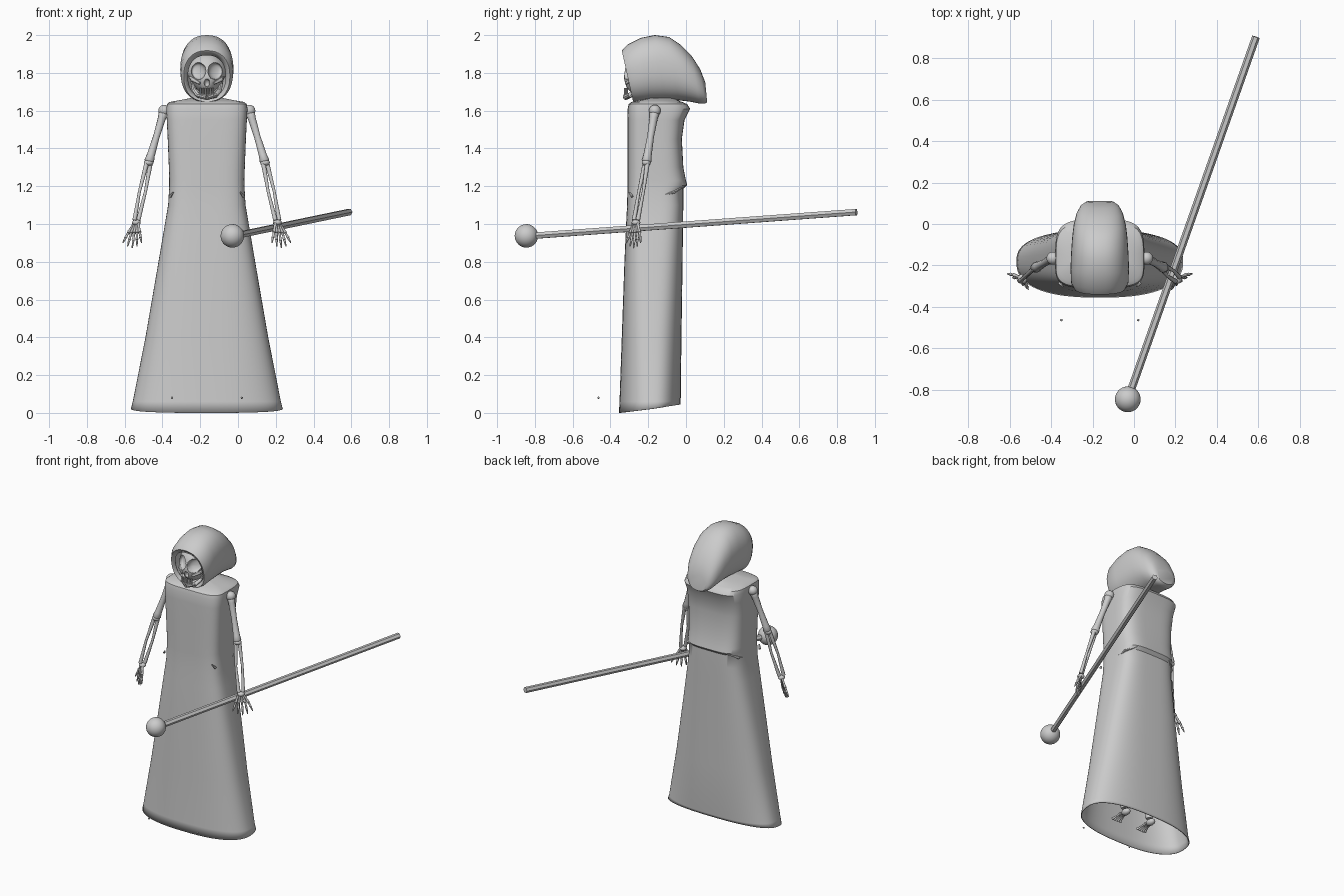
import bpy, bmesh, math
from mathutils import Vector, Matrix

cube = bpy.data.objects.get("Cube")
if cube:
    bpy.data.objects.remove(cube)

CX = -0.165  # centre line of the figure
grey = bpy.data.materials.new("plain_grey")
grey.use_nodes = True
grey.diffuse_color = (0.6, 0.6, 0.6, 1)
grey.node_tree.nodes["Principled BSDF"].inputs["Base Color"].default_value = (0.6, 0.6, 0.6, 1)


def finish(name, bm, angle=35, thickness=0):
    bmesh.ops.recalc_face_normals(bm, faces=bm.faces)
    mesh = bpy.data.meshes.new(name)
    bm.to_mesh(mesh)
    bm.free()
    mesh.materials.append(grey)
    for p in mesh.polygons:
        p.use_smooth = True
    mesh.set_sharp_from_angle(angle=math.radians(angle))
    obj = bpy.data.objects.new(name, mesh)
    bpy.context.collection.objects.link(obj)
    if thickness:
        mod = obj.modifiers.new("shell", "SOLIDIFY")
        mod.thickness = thickness
        mod.offset = -1
    return obj


def loft(bm, rings, cap_start=True, cap_end=True):
    loops = [[bm.verts.new(p) for p in ring] for ring in rings]
    n = len(loops[0])
    for a, b in zip(loops, loops[1:]):
        for i in range(n):
            j = (i + 1) % n
            bm.faces.new((a[i], a[j], b[j], b[i]))
    if cap_start:
        bm.faces.new(loops[0])
    if cap_end:
        bm.faces.new(loops[-1])


def tube(bm, points, radii, sides=10):
    pts = [Vector(p) for p in points]
    rings = []
    for i, p in enumerate(pts):
        d = pts[min(i + 1, len(pts) - 1)] - pts[max(i - 1, 0)]
        u = d.cross(Vector((0.3, 1, 0.1))).normalized()
        v = d.cross(u).normalized()
        rings.append([p + radii[i] * (u * math.cos(t) + v * math.sin(t))
                      for t in (2 * math.pi * k / sides for k in range(sides))])
    loft(bm, rings)


def ball(bm, center, size, sub=3):
    m = Matrix.Translation(center) @ Matrix.Diagonal((*size, 1))
    return bmesh.ops.create_icosphere(bm, subdivisions=sub, radius=1, matrix=m)["verts"]


def bone(bm, a, b, r, knob=1.6):
    # shaft with flared ends
    a, b = Vector(a), Vector(b)
    tube(bm, [a.lerp(b, t) for t in (0, 0.04, 0.14, 0.5, 0.86, 0.96, 1)],
         [r * k for k in (knob * .7, knob, 1.1, 0.9, 1.1, knob, knob * .7)])


def power(c, n):
    return math.copysign(abs(c) ** (2 / n), c)


# Robe: stacked rounded sections (z, half width, front y, back y, squareness)
robe_rings = [
    (0.00, .402, -.355, -.030, 2.5), (0.06, .392, -.352, -.028, 2.5),
    (0.40, .325, -.340, -.024, 2.8), (0.80, .256, -.326, -.018, 3.2),
    (1.00, .222, -.317, -.016, 3.5), (1.10, .205, -.312, -.014, 3.7),
    (1.185, .200, -.310, -.014, 3.8), (1.205, .199, -.310, .006, 3.8),
    (1.23, .199, -.310, .000, 3.8), (1.30, .201, -.310, -.014, 3.8),
    (1.45, .207, -.310, -.022, 4.0), (1.55, .212, -.310, -.008, 4.0),
    (1.61, .215, -.309, .022, 4.0), (1.635, .211, -.303, .006, 4.0),
    (1.646, .198, -.288, -.020, 3.5), (1.655, .145, -.245, -.045, 2.5),
    (1.668, .080, -.190, -.060, 2.0)]
rings = []
for z, w, y0, y1, n in robe_rings:
    ring = []
    for k in range(72):
        t = 2 * math.pi * k / 72
        s = power(math.sin(t), n)
        y = -.18 + s * ((y1 + .18) if s > 0 else (-.18 - y0))
        hem = max(0, .022 + .022 * s) if z == 0 else 0
        ring.append((CX + w * power(math.cos(t), n), y, z + hem))
    rings.append(ring)
bm = bmesh.new()
loft(bm, rings, cap_start=False)
finish("robe", bm, 40, 0.006)

# Waist folds on the robe
bm = bmesh.new()
for s in (-1, 1):
    tube(bm, [(CX + s * .198, -.13, 1.15), (CX + s * .19, -.06, 1.17), (CX + s * .13, -.01, 1.2)],
         [.003, .008, .004], 6)
    tube(bm, [(CX + s * .195, -.285, 1.145), (CX + s * .178, -.302, 1.168)], [.008, .004], 6)
finish("waist_folds", bm)

# Hood: slanted rings (top y, top z, bottom y, bottom z, half width)
hood_rings = [
    (-.322, 1.893, -.268, 1.668, .100), (-.340, 1.918, -.280, 1.648, .122),
    (-.310, 1.950, -.255, 1.646, .138), (-.240, 1.985, -.190, 1.652, .141),
    (-.165, 2.000, -.110, 1.655, .138), (-.090, 1.990, -.040, 1.655, .133),
    (-.030, 1.950, .020, 1.648, .126), (.030, 1.890, .070, 1.638, .112),
    (.075, 1.820, .100, 1.637, .092), (.102, 1.750, .112, 1.645, .066)]
rings = []
for ty, tz, by, bz, w in hood_rings:
    ring = []
    for k in range(40):
        t = 2 * math.pi * k / 40
        c, s = power(math.cos(t), 2.3), power(math.sin(t), 2.3)
        ring.append((CX + w * s, (ty + by) / 2 + c * (ty - by) / 2, (tz + bz) / 2 + c * (tz - bz) / 2))
    rings.append(ring)
bm = bmesh.new()
loft(bm, rings, cap_start=False)
finish("hood", bm, 45, 0.008)

# Skull: tapered ball with pressed-in eye sockets and nose
bm = bmesh.new()
for v in ball(bm, (0, -.21, 1.795), (.105, .115, .115), 6):
    x, y, z = v.co
    low = min(1, max(0, (1.80 - z) / .1))
    v.co.x *= 1 - .35 * low
    if y < -.21:
        v.co.y -= .018 * low
        for ex, ez, rx, rz, depth in ((-.044, 1.81, .037, .043, .045), (.044, 1.81, .037, .043, .045),
                                      (0, 1.748, .013, .02, .025)):
            d = ((v.co.x - ex) / rx) ** 2 + ((z - ez) / rz) ** 2
            if d < 1:
                v.co.y += depth * (1 - d) ** 0.4
    v.co.x += CX
finish("skull", bm, 50)

# Cheeks, jaw and teeth
bm = bmesh.new()
for s in (-1, 1):
    tube(bm, [(CX + s * .092, -.22, 1.785), (CX + s * .075, -.285, 1.765), (CX + s * .038, -.318, 1.745)],
         [.008, .012, .007])
    tube(bm, [(CX + s * .078, -.22, 1.76), (CX + s * .066, -.25, 1.705), (CX + s * .045, -.295, 1.682),
              (CX, -.32, 1.672)], [.01, .013, .014, .016])
for i in range(6):
    x = (i - 2.5) * .013
    y = -.326 + abs(x) * .4
    for z0, z1 in ((1.70, 1.719), (1.681, 1.698)):
        tube(bm, [(CX + x, y, z0), (CX + x, y, z1)], [.0055, .0055], 8)
finish("jaw_and_teeth", bm)

# Neck
bm = bmesh.new()
for i in range(6):
    ball(bm, (CX, -.13 - .006 * i, 1.60 + .028 * i), (.03, .03, .016), 2)
finish("neck", bm)

for s, side in ((-1, "right"), (1, "left")):
    def P(d, y, z):
        return Vector((CX + s * d, y, z))

    # Arm: upper bone, paired forearm bones and joints
    bm = bmesh.new()
    shoulder, elbow, wrist = P(.226, -.165, 1.60), P(.308, -.21, 1.325), P(.373, -.265, 1.02)
    ball(bm, shoulder, (.031, .031, .031))
    bone(bm, shoulder, elbow, .02, 1.35)
    ball(bm, elbow, (.026, .024, .018))
    for o in (-1, 1):
        tube(bm, [elbow + Vector((o * .010, o * .006, 0)),
                  elbow.lerp(wrist, .5) + Vector((o * .016, o * .012, 0)),
                  wrist + Vector((o * .010, o * .010, 0))], [.013, .008, .012])
    finish(side + "_arm", bm, 60)

    # Hand: wrist lump and spread fingers
    bm = bmesh.new()
    ball(bm, wrist - Vector((0, 0, .012)), (.024, .024, .016), 2)
    for i in range(5):
        f = i / 4
        root = P(.385 - .022 * f, -.256 - .022 * f, 1.005)
        knuckle = P(.415 - .06 * f, -.245 - .05 * f, .955)
        tip = P(.445 - .1 * f, -.24 - .075 * f, .90 - .028 * math.sin(math.pi * f))
        bone(bm, root, knuckle, .007, 1.3)
        bone(bm, knuckle, knuckle.lerp(tip, .5), .0065, 1.3)
        tube(bm, [knuckle.lerp(tip, .5), tip], [.007, .003], 8)
    finish(side + "_hand", bm, 60)

    # Leg and foot under the robe
    bm = bmesh.new()
    hip, knee, ankle = P(.09, -.17, .95), P(.095, -.18, .5), P(.1, -.17, .12)
    bone(bm, hip, knee, .02)
    bone(bm, knee, ankle, .016)
    ball(bm, ankle - Vector((0, -.015, .03)), (.024, .035, .022), 2)
    for i in range(5):
        o = (i - 2) * .012
        bone(bm, P(.1 + o * .6, -.185, .09), P(.1 + o * 1.3, -.25, .07), .006)
    finish(side + "_leg", bm, 60)

    # Tiny loose bead in front of the hem
    bm = bmesh.new()
    ball(bm, P(.185, -.463, .08), (.006, .006, .006), 2)
    finish(side + "_bead", bm)

# Staff with a round head
bm = bmesh.new()
tube(bm, [(-.03, -.845, .935), (.588, .902, 1.063)], [.019, .019], 6)
finish("staff", bm, 30)
bm = bmesh.new()
ball(bm, (-.03, -.845, .937), (.062, .062, .062), 4)
finish("staff_head", bm)
